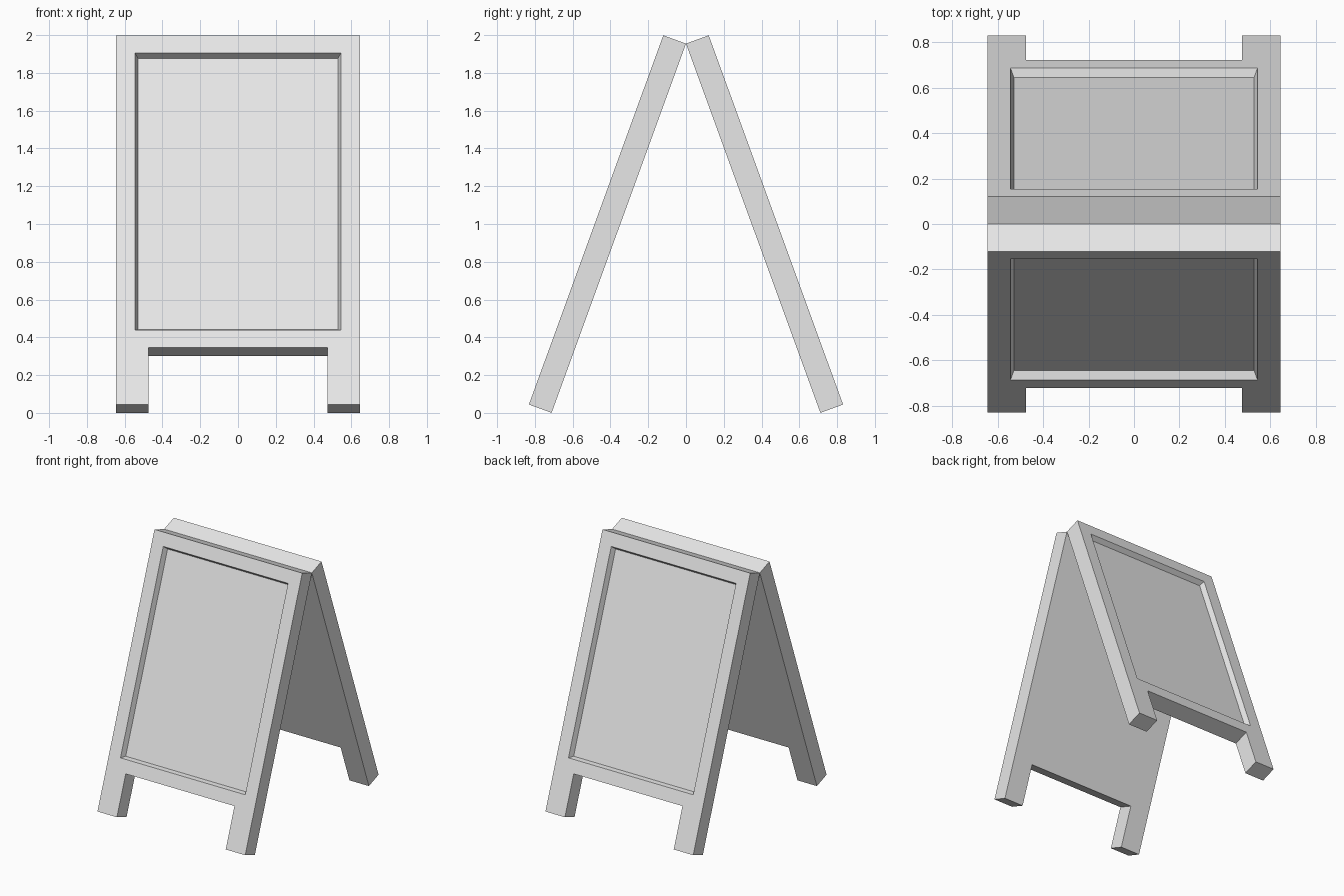
import bpy
import bmesh
from math import radians, pi
from mathutils import Vector

cube = bpy.data.objects.get("Cube")
if cube:
    bpy.data.objects.remove(cube, do_unlink=True)

# Sizes measured along the sloping board
HALF_WIDTH = 0.645
LENGTH = 2.08
THICKNESS = 0.128
LEG_LENGTH = 0.32
LEG_INNER = 0.475
TILT = radians(20)
HINGE_HEIGHT = 1.955

grey = bpy.data.materials.new("light grey")
grey.use_nodes = True
colour = (0.8, 0.8, 0.8, 1)
grey.diffuse_color = colour
grey.node_tree.nodes["Principled BSDF"].inputs["Base Color"].default_value = colour


def facing(bm, direction):
    """Faces whose normal points along a direction."""
    bm.normal_update()
    return [f for f in bm.faces if f.normal.dot(Vector(direction)) > 0.99]


def sign_board(name, turn):
    bm = bmesh.new()

    # Board, hanging down from the hinge line at its inner top edge
    board_length = LENGTH - LEG_LENGTH
    bmesh.ops.create_cube(bm, size=1)
    bmesh.ops.scale(bm, vec=(2 * HALF_WIDTH, THICKNESS, board_length), verts=bm.verts)
    bmesh.ops.translate(bm, vec=(0, -THICKNESS / 2, -board_length / 2), verts=bm.verts)

    # Wide border, then a sunken writing panel with sloped sides
    panel = facing(bm, (0, -1, 0))
    bmesh.ops.inset_region(bm, faces=panel, thickness=0.142)
    bmesh.ops.inset_region(bm, faces=panel, thickness=0.022, depth=-0.04)

    # Split the underside and draw the two legs down from its ends
    for x in (-LEG_INNER, LEG_INNER):
        under = [f for f in facing(bm, (0, 0, -1))
                 if f.calc_center_median().z < -board_length + 0.001]
        edges = {e for f in under for e in f.edges}
        verts = {v for f in under for v in f.verts}
        bmesh.ops.bisect_plane(bm, geom=under + list(edges) + list(verts),
                               plane_co=(x, 0, 0), plane_no=(1, 0, 0))
    ends = [f for f in facing(bm, (0, 0, -1))
            if abs(f.calc_center_median().x) > LEG_INNER
            and f.calc_center_median().z < -board_length + 0.001]
    for end in ends:
        leg = bmesh.ops.extrude_face_region(bm, geom=[end])["geom"]
        feet = [v for v in leg if isinstance(v, bmesh.types.BMVert)]
        bmesh.ops.translate(bm, vec=(0, 0, -LEG_LENGTH), verts=feet)
        if end.is_valid:
            bmesh.ops.delete(bm, geom=[end], context="FACES_ONLY")
    bmesh.ops.recalc_face_normals(bm, faces=bm.faces)

    mesh = bpy.data.meshes.new(name)
    bm.to_mesh(mesh)
    bm.free()
    mesh.materials.append(grey)
    board = bpy.data.objects.new(name, mesh)
    board.location.z = HINGE_HEIGHT
    board.rotation_euler = (-TILT, 0, turn)
    bpy.context.collection.objects.link(board)


# Two matching boards leaning together
sign_board("front_board", 0)
sign_board("back_board", pi)
